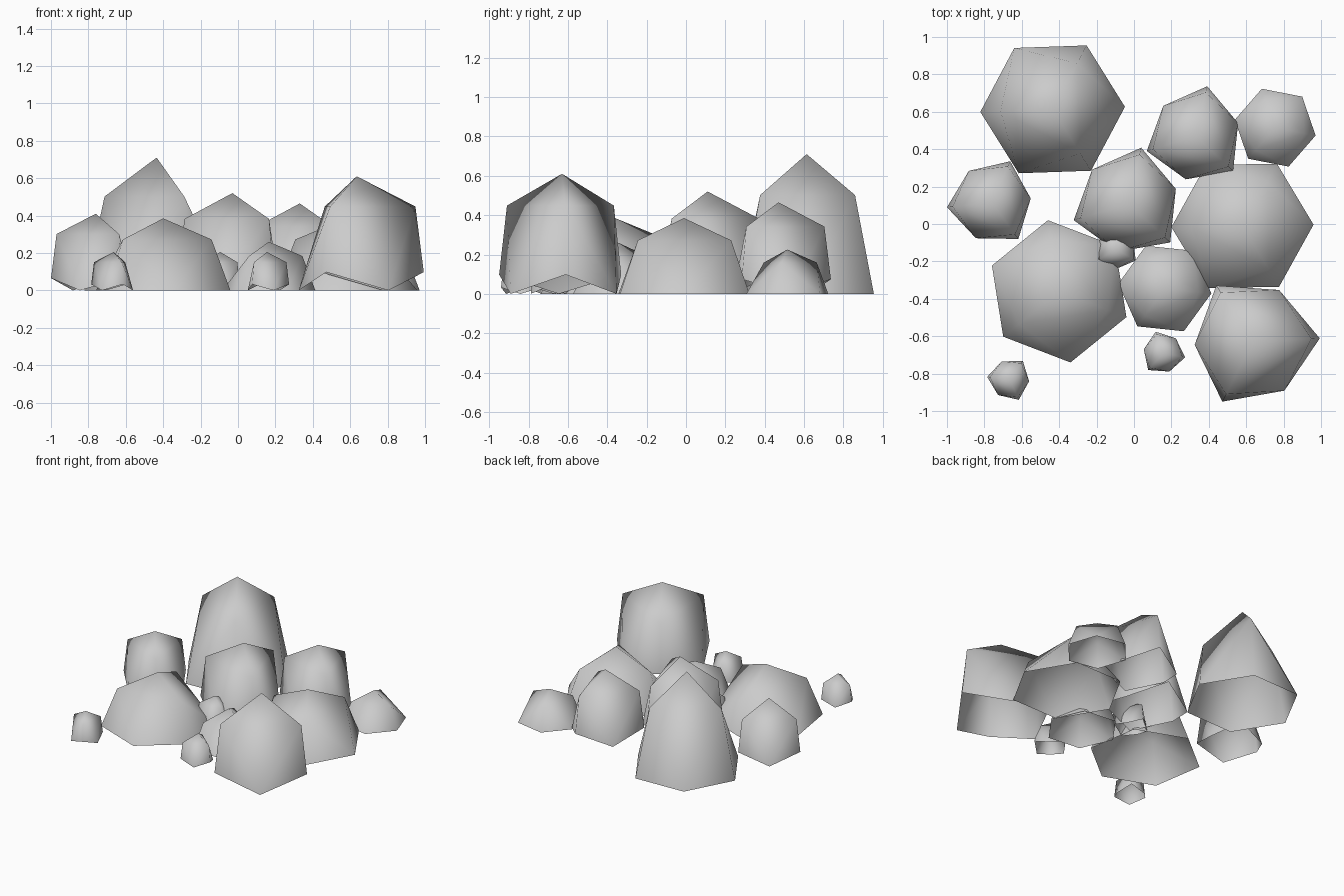
import bpy, bmesh, math

if "Cube" in bpy.data.objects:
    bpy.data.objects.remove(bpy.data.objects["Cube"])

# Single stone colour
stone = bpy.data.materials.new("grey stone")
stone.diffuse_color = (0.6, 0.6, 0.6, 1)
stone.use_nodes = True
stone.node_tree.nodes["Principled BSDF"].inputs["Base Color"].default_value = stone.diffuse_color


def ring(bm, cx, cy, radius, z, start):
    """Three vertices spread evenly about a centre."""
    out = []
    for i in range(3):
        a = math.radians(start + 120 * i)
        out.append(bm.verts.new((cx + radius * math.cos(a), cy + radius * math.sin(a), z)))
    return out


def make_rock(name, cx, cy, angle, height, shoulder, upper, lower):
    """Faceted stone shell: peak, three shoulders, six-sided open foot.
    shoulder, upper and lower are (radius, z) pairs."""
    bm = bmesh.new()
    peak = bm.verts.new((cx, cy, height))
    s = ring(bm, cx, cy, *shoulder, angle)
    u = ring(bm, cx, cy, *upper, angle)
    l = ring(bm, cx, cy, *lower, angle + 60)
    for i in range(3):
        j = (i + 1) % 3
        bm.faces.new((peak, s[i], s[j]))
        bm.faces.new((s[i], l[i], s[j]))
        bm.faces.new((s[i], u[i], l[i]))
        bm.faces.new((l[i], u[j], s[j]))
    for f in bm.faces:
        f.smooth = True
    mesh = bpy.data.meshes.new(name)
    bm.to_mesh(mesh)
    bm.free()
    mesh.materials.append(stone)
    bpy.context.collection.objects.link(bpy.data.objects.new(name, mesh))


# Domed stones: name, x, y, angle, radius, height
for name, x, y, a, r, h in [
    ("front_dome_stone", -0.40, -0.36, 99, 0.385, 0.385),
    ("right_dome_stone", 0.58, -0.01, 61, 0.38, 0.385),
    ("middle_dome_stone", 0.165, -0.345, -6, 0.25, 0.26),
    ("back_corner_dome_stone", 0.755, 0.515, -11, 0.22, 0.225),
    ("tall_back_stone", -0.435, 0.613, 62, 0.387, 0.71),
]:
    make_rock(name, x, y, a, h, (r * 0.72, h * 0.707), (r, 0), (r, 0))

# Boulders with notched feet: name, x, y, angle, height
for name, x, y, a, h in [
    ("large_front_boulder", 0.635, -0.63, 3, 0.61),
    ("centre_boulder", -0.03, 0.11, 77, 0.52),
    ("back_boulder", 0.33, 0.47, 77, 0.465),
    ("left_boulder", -0.76, 0.115, 66, 0.41),
    ("front_left_pebble", -0.665, -0.83, 54, 0.205),
    ("front_pebble", 0.155, -0.69, -11, 0.205),
    ("middle_pebble", -0.095, -0.135, -30, 0.205),
]:
    make_rock(name, x, y, a, h, (h * 0.515, h * 0.735), (h * 0.588, h * 0.16), (h * 0.51, 0))
